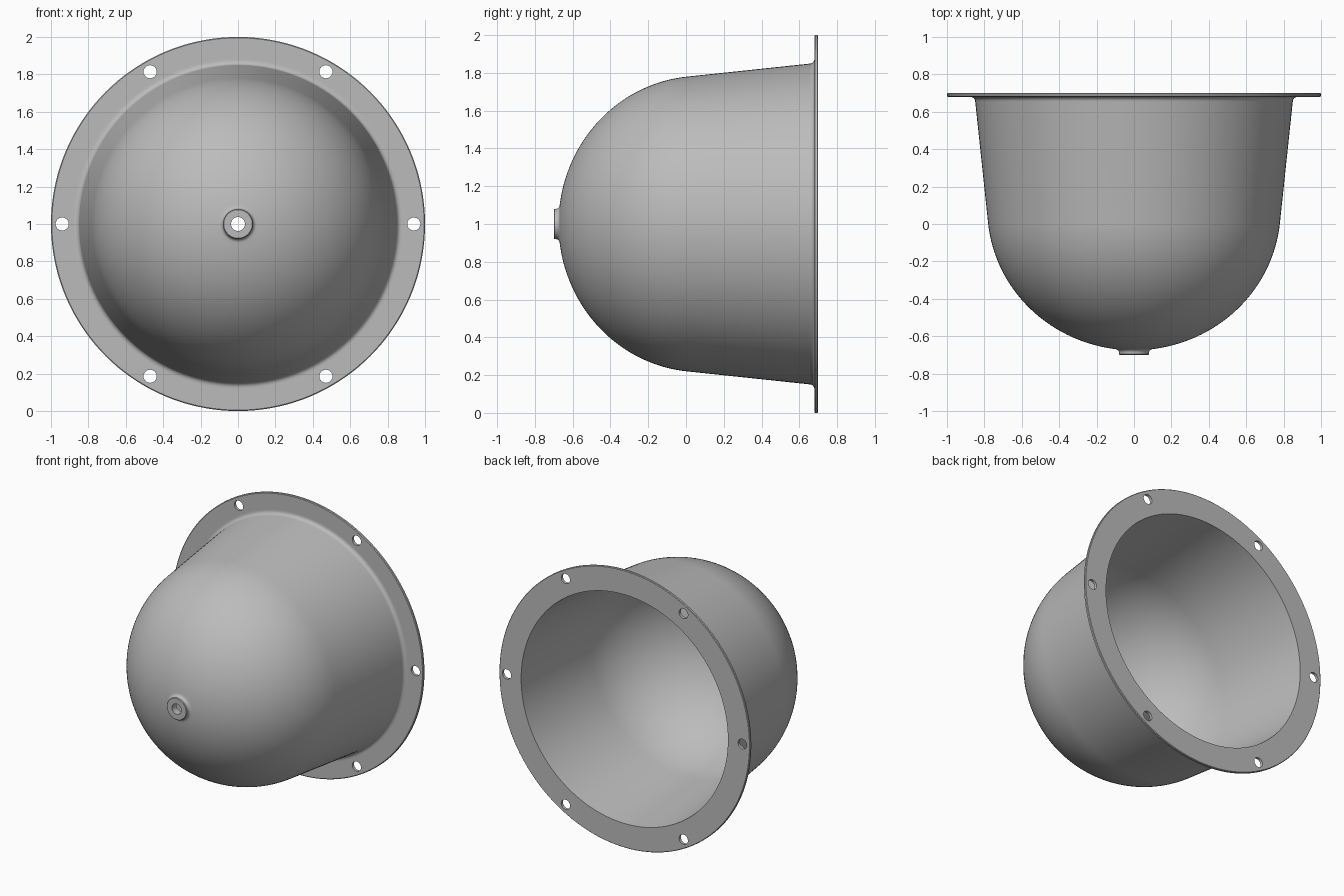
import bpy, bmesh, math
from mathutils import Matrix, Vector

cube = bpy.data.objects.get("Cube")
if cube:
    bpy.data.objects.remove(cube, do_unlink=True)

SEGMENTS = 144
CENTRE_Z = 1.0
WALL = 0.025

grey = bpy.data.materials.new("plain grey")
grey.use_nodes = True
colour = (0.5, 0.5, 0.5, 1)
grey.diffuse_color = colour
grey.node_tree.nodes["Principled BSDF"].inputs["Base Color"].default_value = colour


def arc(cy, cr, ry, rr, start, end, steps):
    """Elliptical arc of (radius, y) points; angle 0 points outwards."""
    angles = [math.radians(start + (end - start) * i / steps) for i in range(steps + 1)]
    return [(cr + rr * math.cos(a), cy + ry * math.sin(a)) for a in angles]


# Closed cross-section: nozzle, dome, tapered wall, flange, then back inside
BORE, BOSS = 0.037, 0.08
profile = [(BORE, -0.70), (BOSS - 0.004, -0.70), (BOSS, -0.696)]
profile += arc(-0.69, BOSS + 0.02, 0.021, 0.02, 180, 95, 5)
profile += arc(0.08, 0, 0.755, 0.784, -81.5, -6, 32)
profile += arc(0.655, 0.876, 0.025, 0.027, 180, 90, 6)
profile += [(0.885, 0.68), (0.985, 0.68), (0.995, 0.68), (1.0, 0.684),
            (1.0, 0.696), (0.996, 0.70), (0.985, 0.70), (0.84, 0.70), (0.825, 0.70)]
profile += arc(0.08, 0, 0.755 - WALL, 0.784 - WALL, -6, -87.2, 32)

# Revolve the cross-section around the front-to-back axis
bm = bmesh.new()
rings = []
for i in range(SEGMENTS):
    a = 2 * math.pi * i / SEGMENTS
    rings.append([bm.verts.new((r * math.cos(a), y, CENTRE_Z + r * math.sin(a)))
                  for r, y in profile])
n = len(profile)
for i in range(SEGMENTS):
    here, there = rings[i], rings[(i + 1) % SEGMENTS]
    for j in range(n):
        k = (j + 1) % n
        bm.faces.new((here[j], here[k], there[k], there[j]))
bmesh.ops.recalc_face_normals(bm, faces=bm.faces)
mesh = bpy.data.meshes.new("flanged_dome")
bm.to_mesh(mesh)
bm.free()
dome = bpy.data.objects.new("flanged_dome", mesh)
bpy.context.collection.objects.link(dome)
mesh.materials.append(grey)

# Six bolt hole cutters
bm = bmesh.new()
for i in range(6):
    a = math.radians(60 * i)
    place = Matrix.Translation((0.94 * math.cos(a), 0.69, CENTRE_Z + 0.94 * math.sin(a)))
    bmesh.ops.create_cone(bm, cap_ends=True, segments=32, radius1=0.035, radius2=0.035,
                          depth=0.1, matrix=place @ Matrix.Rotation(math.pi / 2, 4, "X"))
cut_mesh = bpy.data.meshes.new("bolt_hole_cutters")
bm.to_mesh(cut_mesh)
bm.free()
cut_mesh.materials.append(grey)
cutter = bpy.data.objects.new("bolt_hole_cutters", cut_mesh)
cutter.hide_render = True
bpy.context.collection.objects.link(cutter)

# Drill the holes, then discard the cutters
bpy.ops.object.select_all(action="DESELECT")
dome.select_set(True)
bpy.context.view_layer.objects.active = dome
drill = dome.modifiers.new("bolt holes", "BOOLEAN")
drill.operation = "DIFFERENCE"
drill.solver = "EXACT"
drill.object = cutter
bpy.ops.object.modifier_apply(modifier=drill.name)
bpy.data.objects.remove(cutter, do_unlink=True)
bpy.ops.object.shade_smooth_by_angle(angle=math.radians(35))
